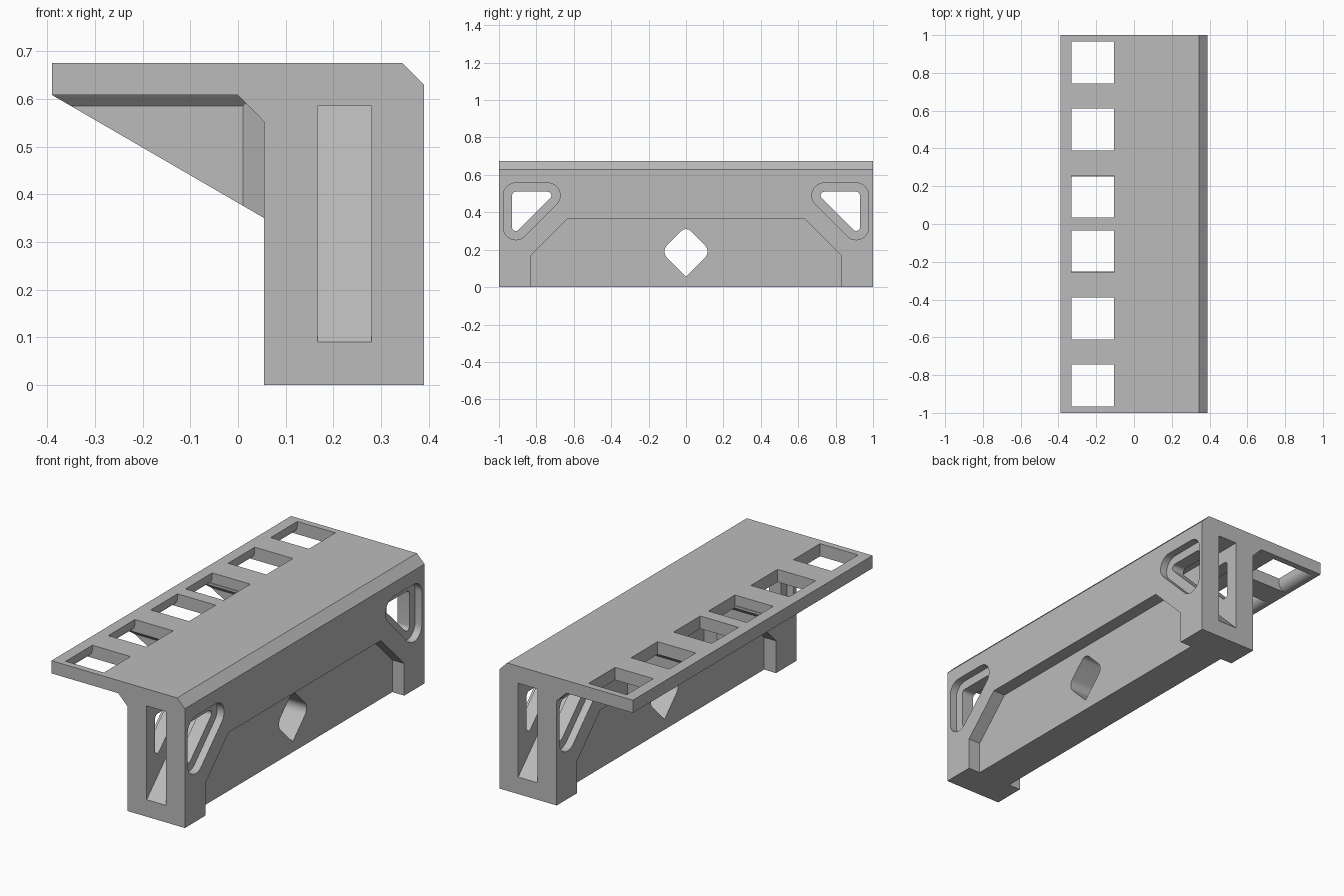
import bpy, bmesh
from math import cos, sin, pi, radians

cube = bpy.data.objects.get("Cube")
if cube:
    bpy.data.objects.remove(cube, do_unlink=True)

grey = bpy.data.materials.new("mid grey")
grey.use_nodes = True
colour = (0.5, 0.5, 0.5, 1)
grey.diffuse_color = colour
grey.node_tree.nodes["Principled BSDF"].inputs["Base Color"].default_value = colour


def finish(bm, name):
    bmesh.ops.recalc_face_normals(bm, faces=bm.faces)
    mesh = bpy.data.meshes.new(name)
    bm.to_mesh(mesh)
    bm.free()
    mesh.materials.append(grey)
    ob = bpy.data.objects.new(name, mesh)
    bpy.context.collection.objects.link(ob)
    return ob


def hull(name, points):
    """Convex solid around a set of points."""
    bm = bmesh.new()
    for p in points:
        bm.verts.new(p)
    res = bmesh.ops.convex_hull(bm, input=bm.verts)
    loose = [v for v in bm.verts if not v.link_faces]
    bmesh.ops.delete(bm, geom=loose, context='VERTS')
    bmesh.ops.dissolve_limit(bm, angle_limit=radians(1), verts=bm.verts, edges=bm.edges)
    return finish(bm, name)


def prism_y(name, profile, y0, y1):
    """Extrude an x-z profile along y."""
    bm = bmesh.new()
    face = bm.faces.new([bm.verts.new((x, y0, z)) for x, z in profile])
    res = bmesh.ops.extrude_face_region(bm, geom=[face])
    verts = [g for g in res["geom"] if isinstance(g, bmesh.types.BMVert)]
    bmesh.ops.translate(bm, verts=verts, vec=(0, y1 - y0, 0))
    return finish(bm, name)


def prism_x(name, outline, x0, x1):
    """Convex y-z outline extruded along x."""
    return hull(name, [(x, y, z) for x in (x0, x1) for y, z in outline])


def rounded(corners):
    """Outline points around corner circles (y, z, radius)."""
    return [(y + r * cos(k * pi / 16), z + r * sin(k * pi / 16))
            for y, z, r in corners for k in range(32)]


def boolean(target, tool, operation='DIFFERENCE'):
    mod = target.modifiers.new("join", 'BOOLEAN')
    mod.operation = operation
    mod.solver = 'EXACT'
    mod.object = tool
    bpy.context.view_layer.objects.active = target
    bpy.ops.object.modifier_apply(modifier=mod.name)
    bpy.data.objects.remove(tool, do_unlink=True)


# Main L-shaped bracket
flange_z, wall_x = 0.608, 0.055
bracket = prism_y("bracket", [
    (wall_x, 0), (0.39, 0), (0.39, 0.63), (0.345, 0.675), (-0.39, 0.675),
    (-0.39, flange_z), (0, flange_z), (wall_x, 0.552)], -1, 1)

# Wide recess on both long sides
arch = [(-0.83, -0.1), (0.83, -0.1), (0.83, 0.17), (0.635, 0.365),
        (-0.635, 0.365), (-0.83, 0.17)]
for x0, x1 in ((0.32, 0.5), (-0.05, 0.125)):
    boolean(bracket, prism_x("recess_cutter", arch, x0, x1))

# Rounded diamond hole through the middle
diamond = rounded([(-0.067, 0.19, 0.048), (0.067, 0.19, 0.048), (0, 0.274, 0.036)])
boolean(bracket, prism_x("diamond_cutter", diamond + [(0, 0.055)], -0.1, 0.5))

for s in (-1, 1):
    # Sloped pocket in each end
    pocket = [(s * 1.1, -0.01), (s * 1.1, 0.585), (s * 0.505, 0.585)]
    boolean(bracket, prism_x("pocket_cutter", pocket, 0.167, 0.28))

    # Triangular window with a shallow rim on both sides
    centres = [(0.91, 0.49), (0.74, 0.49), (0.91, 0.32)]
    inner = rounded([(s * y, z, 0.02) for y, z in centres])
    outer = rounded([(s * y, z, 0.067) for y, z in centres])
    boolean(bracket, prism_x("window_cutter", inner, -0.1, 0.5))
    for x0, x1 in ((0.35, 0.5), (0.0, 0.095)):
        boolean(bracket, prism_x("rim_cutter", outer, x0, x1))

    # Square flange holes with a rounded lower outer edge
    r = 0.045
    arc = [(-0.33 - r + r * cos(k * pi / 16), flange_z + r - r * sin(k * pi / 16))
           for k in range(9)]
    slot = [(-0.107, 0.7), (-0.33, 0.7)] + arc + [(-0.33 - r, 0.59), (-0.107, 0.59)]
    for y in (0.145, 0.5, 0.855):
        boolean(bracket, prism_y("hole_cutter", slot, s * y - 0.111, s * y + 0.111))


# Gusset ribs under the flange, flared where they meet flange and wall
def slope(x):
    return flange_z - 0.58 * (x + 0.39)


def mirrored(y, rows):
    return [(x, y + side * half, z) for x, half, z in rows for side in (-1, 1)]


core, flare, root = 0.045, 0.0675, 0.09
for y in (-0.32, 0.32):
    parts = [
        mirrored(y, [(-0.39, core, flange_z), (-0.38, core, 0.62), (0.1, core, 0.62),
                     (wall_x, core, slope(wall_x)), (0.1, core, slope(wall_x))]),
        mirrored(y, [(-0.39, flare, flange_z), (-0.38, flare, 0.62), (0.1, flare, 0.62),
                     (0.1, flare, flange_z), (-0.35, core, 0.585), (0.1, core, 0.585)]),
        mirrored(y, [(0.01, core, slope(0.01)), (0.01, core, 0.62),
                     (wall_x, root, slope(wall_x)), (wall_x, root, 0.62),
                     (0.1, root, slope(wall_x)), (0.1, root, 0.62)])]
    for points in parts:
        boolean(bracket, hull("gusset", points), 'UNION')

# Smooth the rounded walls, keep the edges crisp
bpy.ops.object.select_all(action='DESELECT')
bracket.select_set(True)
bpy.context.view_layer.objects.active = bracket
bpy.ops.object.shade_smooth_by_angle(angle=radians(30))
